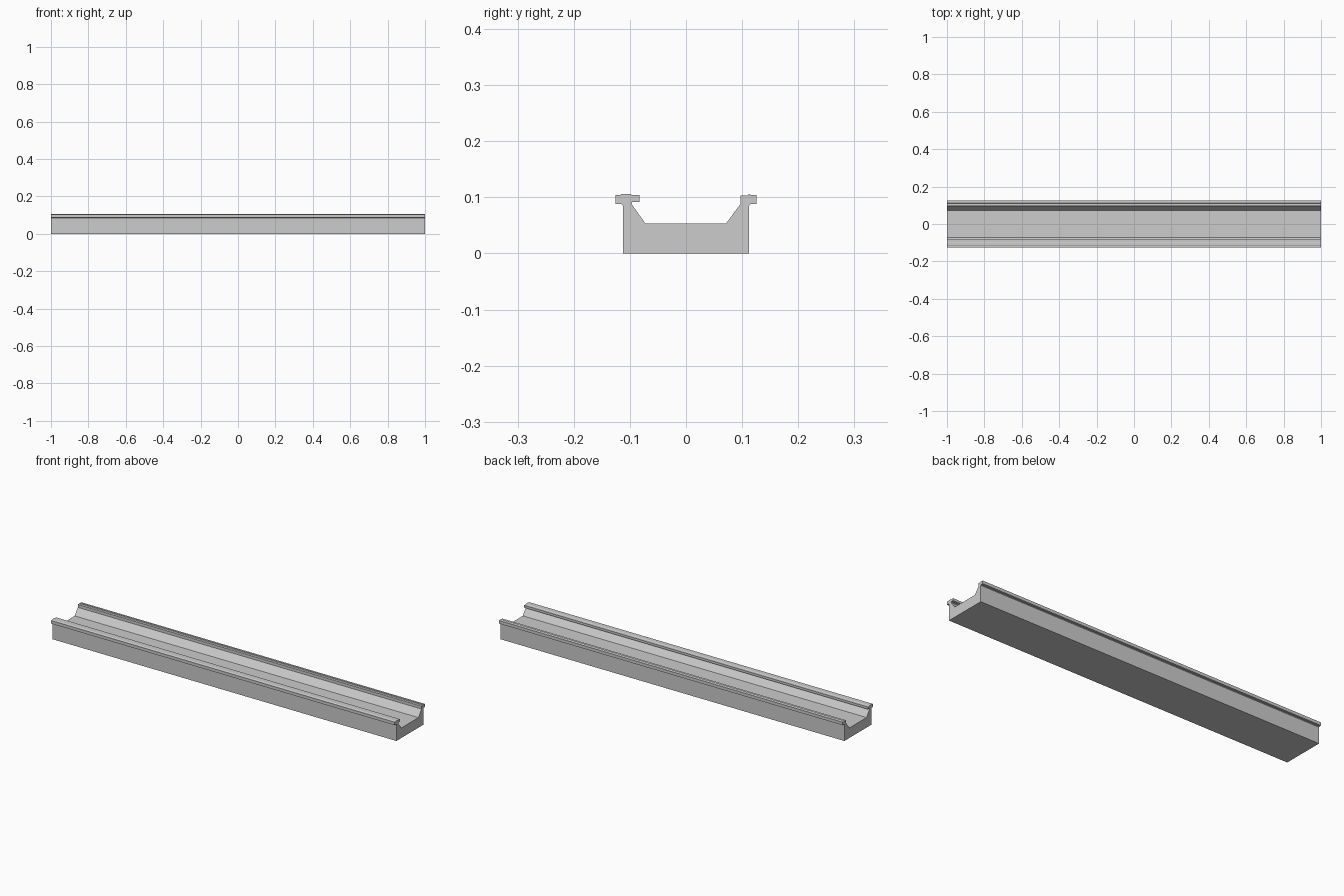
import bpy
import bmesh

old = bpy.data.objects.get("Cube")
if old:
    bpy.data.objects.remove(old, do_unlink=True)

HALF_LENGTH = 1.0

# Single plain grey
grey = bpy.data.materials.new("light_grey")
grey.use_nodes = True
colour = (0.604, 0.604, 0.604, 1)
grey.diffuse_color = colour
grey.node_tree.nodes["Principled BSDF"].inputs["Base Color"].default_value = colour

# Cross-section (y, z): base and floor, then the two differing rim lips
base = [(-0.112, 0), (0.112, 0)]
back_rim = [(0.112, 0.085), (0.115, 0.088), (0.126, 0.088), (0.126, 0.104),
            (0.116, 0.104), (0.112, 0.106), (0.110, 0.103), (0.097, 0.103),
            (0.097, 0.088)]
floor = [(0.071, 0.053), (-0.072, 0.053)]
front_rim = [(-0.097, 0.088), (-0.096, 0.092), (-0.083, 0.092), (-0.083, 0.104),
             (-0.096, 0.104), (-0.099, 0.106), (-0.115, 0.106), (-0.118, 0.104),
             (-0.126, 0.104), (-0.126, 0.088), (-0.115, 0.088), (-0.112, 0.085)]


def extrude_profile(name, profile):
    """Sweep a closed y-z outline along the whole length in x."""
    bm = bmesh.new()
    end = bm.faces.new([bm.verts.new((-HALF_LENGTH, y, z)) for y, z in profile])
    swept = bmesh.ops.extrude_face_region(bm, geom=[end], use_keep_orig=True)
    moved = [v for v in swept["geom"] if isinstance(v, bmesh.types.BMVert)]
    bmesh.ops.translate(bm, verts=moved, vec=(2 * HALF_LENGTH, 0, 0))
    bmesh.ops.recalc_face_normals(bm, faces=bm.faces)
    mesh = bpy.data.meshes.new(name)
    bm.to_mesh(mesh)
    bm.free()
    mesh.materials.append(grey)
    obj = bpy.data.objects.new(name, mesh)
    bpy.context.collection.objects.link(obj)
    return obj


# Channel with rims
extrude_profile("channel_rail", base + back_rim + floor + front_rim)
